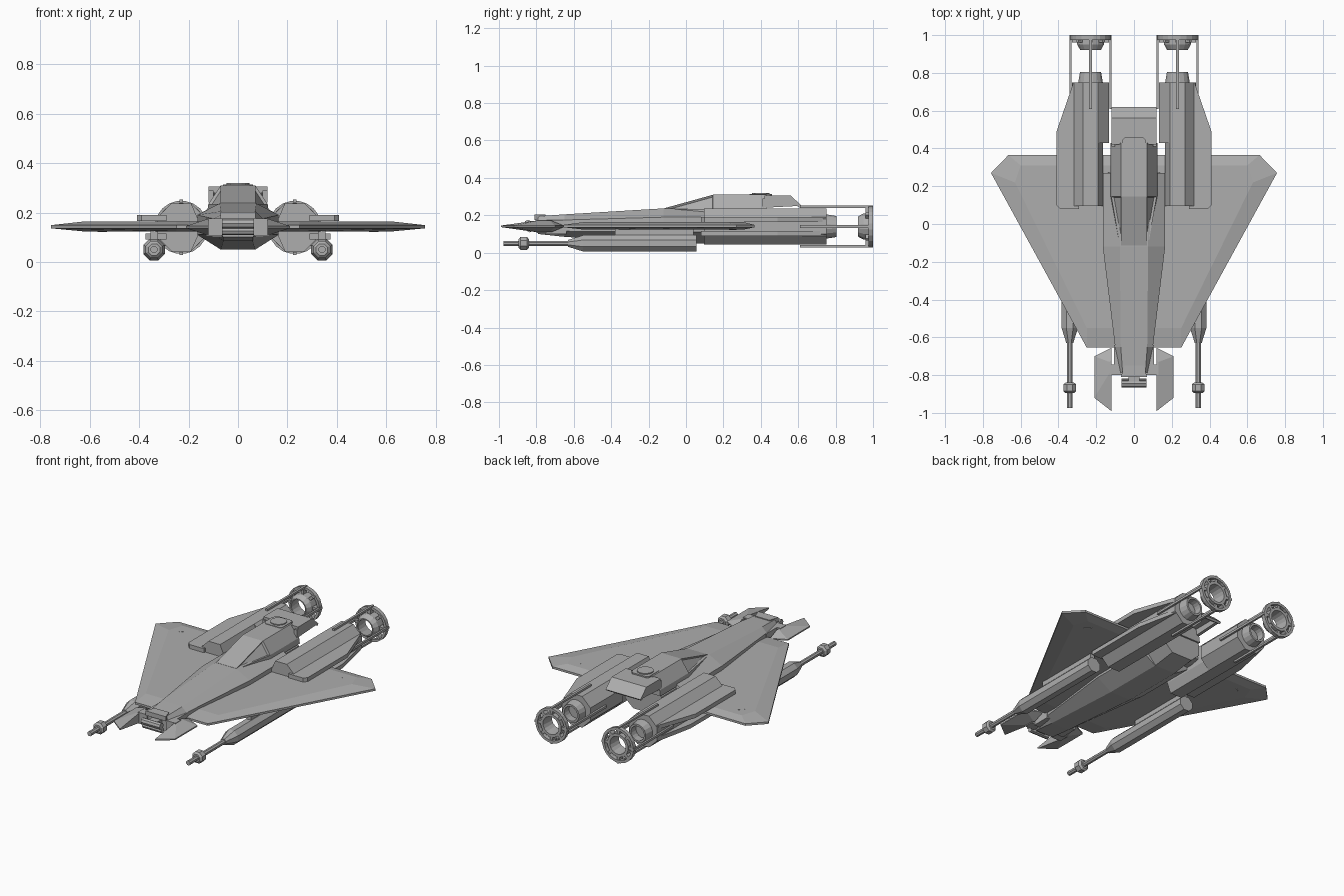
import bpy, bmesh, math
from mathutils import Matrix, Vector

if "Cube" in bpy.data.objects:
    bpy.data.objects.remove(bpy.data.objects["Cube"])

grey = bpy.data.materials.new("hull_grey")
grey.use_nodes = True
GREY = (0.42, 0.42, 0.42, 1)
grey.diffuse_color = GREY
grey.node_tree.nodes["Principled BSDF"].inputs["Base Color"].default_value = GREY


def finish(name, bm, mirror=False):
    bmesh.ops.recalc_face_normals(bm, faces=bm.faces)
    mesh = bpy.data.meshes.new(name)
    bm.to_mesh(mesh)
    bm.free()
    mesh.materials.append(grey)
    obj = bpy.data.objects.new(name, mesh)
    bpy.context.collection.objects.link(obj)
    if mirror:
        obj.modifiers.new("Mirror", "MIRROR").use_mirror_merge = False
    return obj


def loft(bm, rings, cap=True, closed=False):
    """Skin a list of equal point rings."""
    rows = [[bm.verts.new(p) for p in ring] for ring in rings]
    pairs = list(zip(rows, rows[1:])) + ([(rows[-1], rows[0])] if closed else [])
    n = len(rows[0])
    for a, b in pairs:
        for i in range(n):
            bm.faces.new((a[i], a[(i + 1) % n], b[(i + 1) % n], b[i]))
    if cap and not closed:
        bm.faces.new(rows[0])
        bm.faces.new(rows[-1])
    return rows


def box(bm, x0, x1, y0, y1, z0, z1):
    loft(bm, [[(x0, y0, z), (x1, y0, z), (x1, y1, z), (x0, y1, z)] for z in (z0, z1)])


def turned(name, profile, x, z, sides, closed=False, mirror=True):
    """Revolve (y, radius) points about an axis along y."""
    bm = bmesh.new()
    turns = [2 * math.pi * (i + 0.5) / sides for i in range(sides)]
    loft(bm, [[(x + r * math.cos(t), y, z + r * math.sin(t)) for t in turns]
              for y, r in profile], closed=closed)
    return finish(name, bm, mirror)


def plate(name, outline, z0, z1, mirror=True):
    bm = bmesh.new()
    loft(bm, [[(x, y, z) for x, y in outline] for z in (z0, z1)])
    return finish(name, bm, mirror)


def side_prism(name, outline, half):
    """Extrude a (y, z) outline across the centre line."""
    bm = bmesh.new()
    loft(bm, [[(x, y, z) for y, z in outline] for x in (-half, half)])
    return finish(name, bm)


# Fuselage: (y, top half width, top z, side half width, side z, low z, keel half width, keel z)
def hull_ring(y, tw, tz, sw, sz, lz, kw, kz):
    half = [(kw, kz), (sw, lz), (sw, sz), (tw, tz)]
    return [(x, y, z) for x, z in half] + [(-x, y, z) for x, z in reversed(half)]


bm = bmesh.new()
loft(bm, [hull_ring(*s) for s in (
    (-0.79, 0.06, 0.195, 0.07, 0.175, 0.12, 0.06, 0.10),
    (-0.65, 0.07, 0.205, 0.10, 0.175, 0.115, 0.06, 0.085),
    (-0.12, 0.075, 0.237, 0.165, 0.19, 0.11, 0.07, 0.05),
    (0.27, 0.08, 0.237, 0.165, 0.19, 0.11, 0.07, 0.05),
    (0.272, 0.08, 0.237, 0.125, 0.19, 0.11, 0.07, 0.05),
    (0.42, 0.08, 0.237, 0.125, 0.19, 0.12, 0.07, 0.07))])
finish("fuselage", bm)

# Cabin with recessed side windows
bm = bmesh.new()
rows = loft(bm, [[(-b, y, 0.2), (b, y, 0.2), (m, y, 0.235), (t, y, z), (-t, y, z), (-m, y, 0.235)]
                 for y, b, m, t, z in ((-0.115, 0.075, 0.075, 0.07, 0.238),
                                       (0.145, 0.125, 0.12, 0.07, 0.31),
                                       (0.43, 0.125, 0.12, 0.07, 0.31))])
bmesh.ops.recalc_face_normals(bm, faces=bm.faces)
windows = [f for f in bm.faces if f.calc_center_median().y < 0.1
           and any(set(f.verts) == {rows[0][i], rows[0][i + 1], rows[1][i], rows[1][i + 1]}
                   for i in (2, 4) if i + 1 < 6)]
bmesh.ops.inset_individual(bm, faces=windows, thickness=0.009, depth=-0.012)
finish("cabin", bm)

# Roof hatch and tail deck
cut = 0.012
plate("hatch_base", [(0.06 - cut, 0.34), (0.06, 0.34 + cut), (0.06, 0.46 - cut), (0.06 - cut, 0.46),
                     (cut - 0.06, 0.46), (-0.06, 0.46 - cut), (-0.06, 0.34 + cut), (cut - 0.06, 0.34)],
      0.30, 0.313, False)
bm = bmesh.new()
bmesh.ops.create_cone(bm, cap_ends=True, segments=20, radius1=0.047, radius2=0.047, depth=0.008,
                      matrix=Matrix.Translation((0, 0.4, 0.315)))
finish("hatch_lid", bm)
side_prism("tail_deck", [(0.42, 0.305), (0.56, 0.305), (0.62, 0.25), (0.61, 0.24),
                         (0.55, 0.28), (0.42, 0.28)], 0.12)
bm = bmesh.new()
loft(bm, [[(x, 0.41, 0.24), (x, 0.41, 0.29), (x, 0.55, 0.29), (x, 0.60, 0.25)] for x in (0.10, 0.12)])
finish("deck_bracket", bm, True)

# Main wing with thin edges and a thicker core
rim = [(0.08, -0.655), (0.25, -0.655), (0.757, 0.27), (0.665, 0.365), (0.08, 0.365)]
core = [(0.08, -0.55), (0.25, -0.55), (0.63, 0.22), (0.60, 0.31), (0.08, 0.31)]
bm = bmesh.new()
loft(bm, [[(x, y, z) for x, y in pts] for pts, z in
          ((core, 0.124), (rim, 0.136), (rim, 0.149), (core, 0.163))])
finish("main_wing", bm, True)

# Slim actuator ridges near the wing tips
bm = bmesh.new()
for side in (0, 1):
    z = 0.125 + side * 0.035
    loft(bm, [[(0.53, 0.265, z + d), (0.565, 0.23, z + d), (0.57, 0.235, z + d), (0.535, 0.27, z + d)]
              for d in (-0.004, 0.004)])
finish("wing_actuator", bm, True)

# Forward canards
outer = [(0.12, -0.99), (0.21, -0.92), (0.21, -0.70), (0.12, -0.655)]
ridge = [(0.12, -0.80), (0.13, -0.79), (0.13, -0.73), (0.12, -0.72)]
bm = bmesh.new()
loft(bm, [[(x, y, z) for x, y in pts] for pts, z in
          ((ridge, 0.11), (outer, 0.137), (outer, 0.145), (ridge, 0.172))])
finish("canard", bm, True)

# Nose: side blocks, cap and sensor rollers
bm = bmesh.new()
box(bm, 0.065, 0.13, -0.80, -0.745, 0.105, 0.175)
box(bm, 0.065, 0.105, -0.75, -0.64, 0.10, 0.175)
finish("nose_block", bm, True)
plate("nose_cap", [(-0.07, -0.81), (0.07, -0.81), (0.05, -0.75), (-0.05, -0.75)], 0.175, 0.203, False)
bm = bmesh.new()
for y, z, r in ((-0.845, 0.155, 0.02), (-0.835, 0.125, 0.016)):
    bmesh.ops.create_cone(bm, cap_ends=True, segments=8, radius1=r, radius2=r, depth=0.13,
                          matrix=Matrix.Translation((0, y, z)) @ Matrix.Rotation(math.pi / 2, 4, "Y"))
box(bm, -0.03, 0.03, -0.84, -0.78, 0.12, 0.17)
finish("nose_roller", bm)

# Engine nacelles
EX, EZ = 0.23, 0.14
turned("nacelle", [(0.43, 0.105), (0.75, 0.105)], EX, EZ, 8)
front = turned("nacelle_front", [(0.095, 0.105), (0.44, 0.105)], EX, EZ, 8)
for v in front.data.vertices:
    v.co.x = max(v.co.x, 0.165)
turned("exhaust_nozzle", [(0.74, 0.066), (0.75, 0.066), (0.805, 0.057), (0.805, 0.045), (0.74, 0.045)],
       EX, EZ, 16, closed=True)
turned("nozzle_back", [(0.745, 0.05), (0.757, 0.05)], EX, EZ, 16)

# Rear thrust rings held on four struts
turned("outer_thrust_ring", [(0.975, 0.108), (1.0, 0.108), (1.0, 0.092), (0.975, 0.092)],
       EX, EZ, 20, closed=True)
turned("inner_thrust_ring", [(0.92, 0.055), (0.95, 0.072), (1.0, 0.072), (1.0, 0.055), (0.92, 0.048)],
       EX, EZ, 16, closed=True)
bm = bmesh.new()
centre = Matrix.Translation((EX, 0, EZ))
for i in range(8):
    spoke = bmesh.new()
    box(spoke, 0.068, 0.098, 0.96, 0.995, -0.009, 0.009)
    if i % 2 == 0:
        box(spoke, 0.1, 0.112, 0.61, 1.0, -0.007, 0.007)
    spoke.transform(centre @ Matrix.Rotation(i * math.pi / 4, 4, "Y"))
    part = bpy.data.meshes.new("spoke_part")
    spoke.to_mesh(part)
    spoke.free()
    bm.from_mesh(part)
    bpy.data.meshes.remove(part)
finish("ring_struts", bm, True)

# Nacelle side fins, upper and lower
fin = [(0.29, 0.08), (0.39, 0.08), (0.41, 0.10), (0.41, 0.49), (0.32, 0.75), (0.29, 0.75)]
plate("upper_fin", fin, 0.165, 0.19)
plate("lower_fin", [(min(x, 0.375), y) for x, y in fin], 0.09, 0.115)

# Underwing guns with pylons
GX, GZ = 0.34, 0.05
turned("gun_body", [(-0.63, 0.02), (-0.55, 0.047), (0.055, 0.047)], GX, GZ, 8)
turned("gun_barrel", [(-0.975, 0.015), (-0.62, 0.015)], GX, GZ, 8)
turned("gun_muzzle", [(-0.895, 0.025), (-0.885, 0.037), (-0.85, 0.037), (-0.84, 0.025)], GX, GZ, 8)
bm = bmesh.new()
box(bm, 0.325, 0.355, -0.38, 0.04, 0.08, 0.135)
finish("gun_pylon", bm, True)
